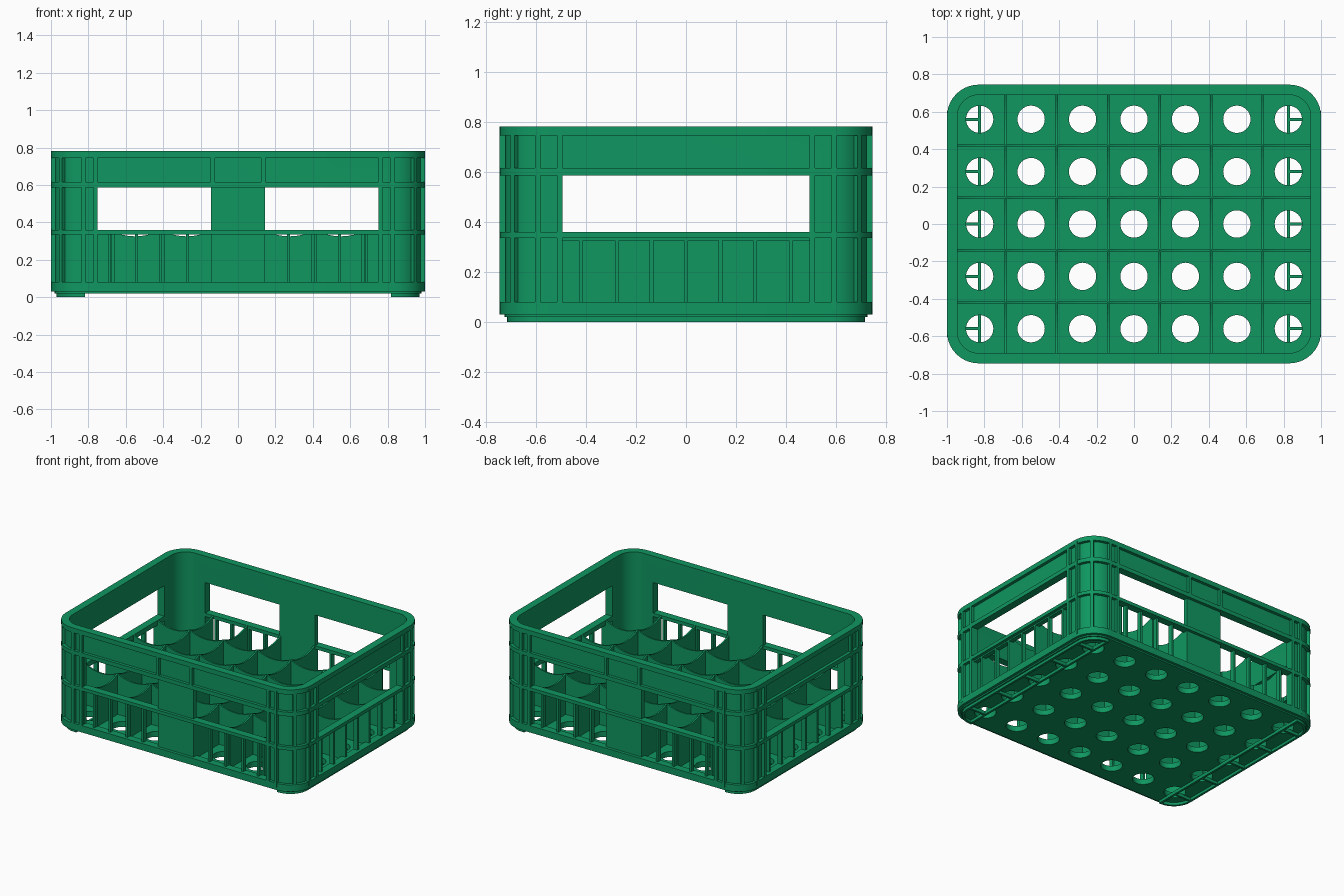
import bpy, bmesh, math
from mathutils import Matrix, Vector

if "Cube" in bpy.data.objects:
    bpy.data.objects.remove(bpy.data.objects["Cube"], do_unlink=True)

green = bpy.data.materials.new("crate green")
green.use_nodes = True
COLOR = (0.005, 0.31, 0.118, 1)
green.diffuse_color = COLOR
green.node_tree.nodes["Principled BSDF"].inputs["Base Color"].default_value = COLOR

HX, HY, RADIUS = 1.0, 0.745, 0.17
WALL, RECESS = 0.055, 0.022
LOW, SILL, HEAD = (0.03, 0.08), (0.335, 0.36), (0.585, 0.615)
RIM = (0.745, 0.78)


def finish(name, bm):
    bmesh.ops.recalc_face_normals(bm, faces=bm.faces)
    mesh = bpy.data.meshes.new(name)
    bm.to_mesh(mesh)
    bm.free()
    mesh.materials.append(green)
    obj = bpy.data.objects.new(name, mesh)
    bpy.context.collection.objects.link(obj)
    return obj


def activate(obj):
    bpy.ops.object.select_all(action='DESELECT')
    obj.select_set(True)
    bpy.context.view_layer.objects.active = obj


def smooth(obj):
    activate(obj)
    bpy.ops.object.shade_smooth_by_angle(angle=math.radians(30))


def outline(inset, steps=10):
    """Rounded rectangle, moved inward by inset."""
    r = RADIUS - inset
    pts = []
    for k, (sx, sy) in enumerate([(1, 1), (-1, 1), (-1, -1), (1, -1)]):
        for i in range(steps + 1):
            a = (k + i / steps) * math.pi / 2
            pts.append((sx * (HX - RADIUS) + r * math.cos(a),
                        sy * (HY - RADIUS) + r * math.sin(a)))
    return pts


def add_ring(bm, z0, z1, out, inn):
    loops = [[bm.verts.new((x, y, z)) for x, y in outline(inset)]
             for inset, z in [(out, z0), (out, z1), (inn, z1), (inn, z0)]]
    n = len(loops[0])
    for a, b in zip(loops, loops[1:] + loops[:1]):
        for i in range(n):
            j = (i + 1) % n
            bm.faces.new((a[i], a[j], b[j], b[i]))


def add_box(bm, lo, hi, turn=Matrix()):
    lo, hi = Vector(lo), Vector(hi)
    m = turn @ Matrix.Translation((lo + hi) / 2) @ Matrix.Diagonal((*(hi - lo), 1))
    bmesh.ops.create_cube(bm, size=1, matrix=m)


def extrude_profile(bm, pts, move):
    face = bm.faces.new([bm.verts.new(p) for p in pts])
    new = bmesh.ops.extrude_face_region(bm, geom=[face])["geom"]
    bmesh.ops.translate(bm, vec=move, verts=[v for v in new if isinstance(v, bmesh.types.BMVert)])


def cut(obj, cutter_bm):
    cutter = finish("cutter", cutter_bm)
    cutter.hide_render = True
    mod = obj.modifiers.new("openings", 'BOOLEAN')
    mod.operation, mod.solver, mod.object = 'DIFFERENCE', 'EXACT', cutter
    activate(obj)
    bpy.ops.object.modifier_apply(modifier=mod.name)
    bpy.data.objects.remove(cutter, do_unlink=True)


# Recessed wall with handle windows and lower slots
bm = bmesh.new()
add_ring(bm, 0.05, 0.76, RECESS, WALL)
wall = finish("recessed_wall", bm)

BAR = 0.008
front_bars = [0.27, 0.402, 0.542, 0.668]
side_bars = [-0.42, -0.275, -0.137, 0, 0.137, 0.275, 0.42]
cutter = bmesh.new()


def gaps(start, bars, end):
    edges = [start] + [e for b in bars for e in (b - BAR, b + BAR)] + [end]
    return list(zip(edges[::2], edges[1::2]))


for s in (-1, 1):
    y0, y1 = sorted((s * 0.6, s * 0.8))
    for t in (-1, 1):
        for a, b in gaps(0.145, front_bars, 0.75):
            xa, xb = sorted((t * a, t * b))
            add_box(cutter, (xa, y0, LOW[1]), (xb, y1, SILL[0]))
        xa, xb = sorted((t * 0.145, t * 0.75))
        add_box(cutter, (xa, y0, SILL[1]), (xb, y1, HEAD[0]))
    x0, x1 = sorted((s * 0.85, s * 1.1))
    for a, b in gaps(-0.493, side_bars, 0.493):
        add_box(cutter, (x0, a, LOW[1]), (x1, b, 0.325))
    add_box(cutter, (x0, -0.493, SILL[1]), (x1, 0.493, HEAD[0]))
cut(wall, cutter)
smooth(wall)

# Horizontal bands around the outside
for name, (z0, z1) in [("bottom_band", LOW), ("sill_band", SILL),
                       ("head_band", HEAD), ("top_rim", RIM)]:
    bm = bmesh.new()
    add_ring(bm, z0, z1, 0, WALL)
    smooth(finish(name, bm))

# Vertical ribs on the outer faces and corners
bm = bmesh.new()
W = 0.011
for sx in (-1, 1):
    for sy in (-1, 1):
        for x, z0 in [(0.135, 0.6), (0.762, 0.05), (0.826, 0.05)]:
            ya, yb = sorted((sy * HY, sy * (HY - 0.04)))
            add_box(bm, (sx * x - W, ya, z0), (sx * x + W, yb, 0.76))
        for y in (0.505, 0.592):
            xa, xb = sorted((sx * HX, sx * (HX - 0.04)))
            add_box(bm, (xa, sy * y - W, 0.05), (xb, sy * y + W, 0.76))
        turn = (Matrix.Translation((sx * (HX - RADIUS), sy * (HY - RADIUS), 0))
                @ Matrix.Rotation(math.atan2(sy, sx), 4, 'Z'))
        add_box(bm, (RADIUS - 0.04, -W, 0.05), (RADIUS - 0.001, W, 0.76), turn)
finish("vertical_ribs", bm)

# Floor with a round hole under each cell
CX, CY = 0.275, 0.28
bm = bmesh.new()
extrude_profile(bm, [(x, y, 0.02) for x, y in outline(0.02)], (0, 0, 0.04))
floor = finish("floor", bm)
cutter = bmesh.new()
for i in range(-3, 4):
    for j in range(-2, 3):
        bmesh.ops.create_cone(cutter, cap_ends=True, segments=32, radius1=0.073, radius2=0.073,
                              depth=0.2, matrix=Matrix.Translation((i * CX, j * CY, 0.04)))
cut(floor, cutter)
smooth(floor)

# Cell dividers with scalloped top edges
PEAK, SAG, THICK = 0.358, 0.033, 0.012


def divider(bm, axis, offset, reach, lines):
    stops = [-reach] + lines + [reach]
    top = []
    for a, b in zip(stops, stops[1:]):
        for k in range(8):
            t = k / 8
            top.append((a + (b - a) * t, PEAK - SAG * 4 * t * (1 - t)))
    top.append((reach, PEAK))
    profile = [(reach, 0.05), (-reach, 0.05)] + top
    o = offset - THICK / 2
    if axis == 'X':
        extrude_profile(bm, [(u, o, z) for u, z in profile], (0, THICK, 0))
    else:
        extrude_profile(bm, [(o, u, z) for u, z in profile], (THICK, 0, 0))


x_lines = [(i + 0.5) * CX for i in range(-3, 3)]
y_lines = [(j + 0.5) * CY for j in range(-2, 2)]
bm = bmesh.new()
for y in y_lines:
    divider(bm, 'X', y, HX - WALL, x_lines)
finish("long_dividers", bm)
bm = bmesh.new()
for x in x_lines:
    divider(bm, 'Y', x, HY - WALL, y_lines)
finish("cross_dividers", bm)

# Ribbed foot rails under both ends
INNER = 0.825
for s, name in [(1, "left_foot_rail"), (-1, "right_foot_rail")]:
    bm = bmesh.new()
    add_ring(bm, 0, 0.025, 0.03, 0.046)
    bmesh.ops.bisect_plane(bm, geom=bm.verts[:] + bm.edges[:] + bm.faces[:],
                           plane_co=(s * INNER, 0, 0), plane_no=(-s, 0, 0), clear_outer=True)
    add_box(bm, (s * INNER - 0.008, -0.715, 0), (s * INNER + 0.008, 0.715, 0.025))
    for j in range(-2, 3):
        xa, xb = sorted((s * INNER, s * 0.96))
        add_box(bm, (xa, j * CY - 0.008, 0), (xb, j * CY + 0.008, 0.025))
    smooth(finish(name, bm))
